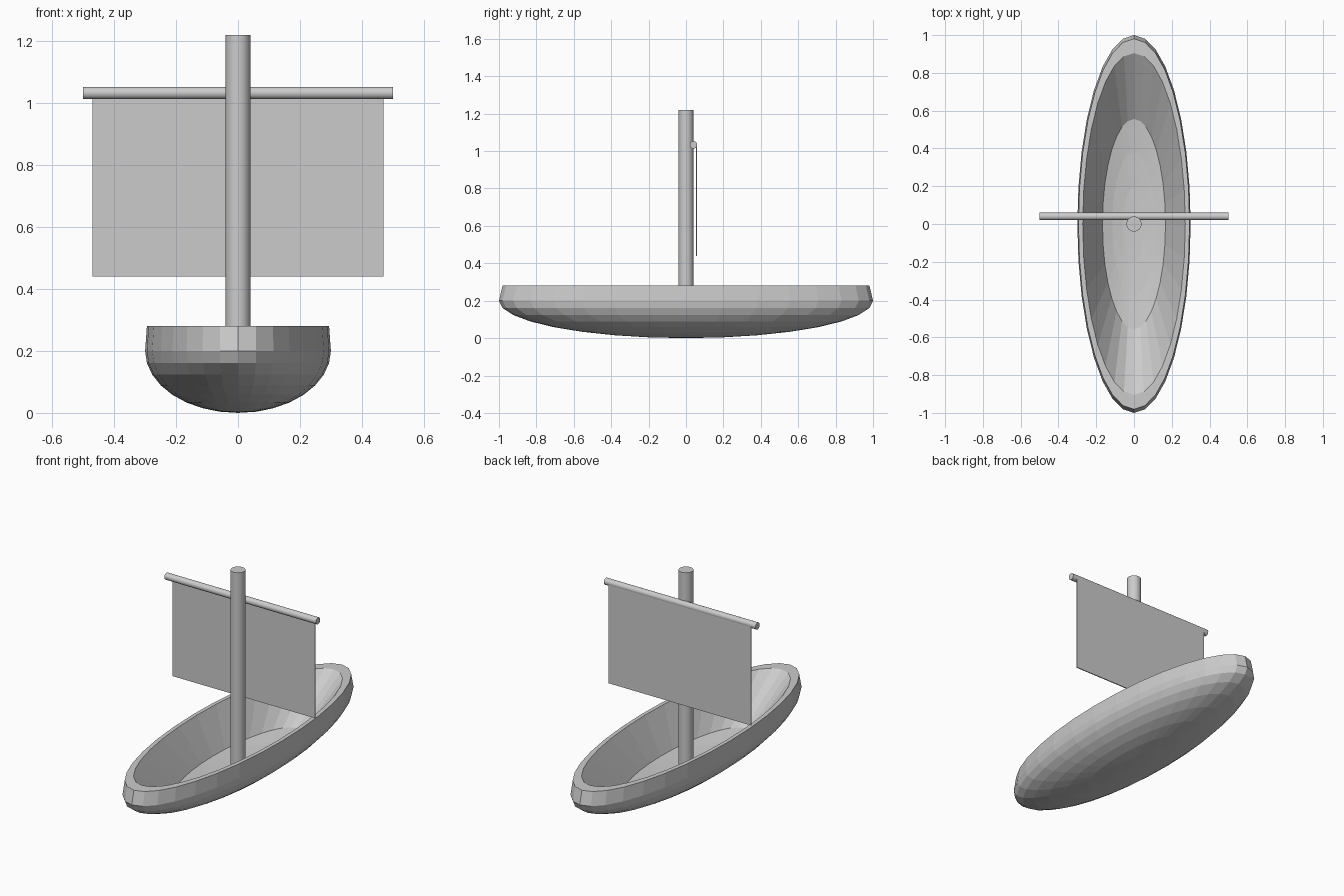
import bpy, bmesh
from math import sin, cos, pi, radians

if "Cube" in bpy.data.objects:
    bpy.data.objects.remove(bpy.data.objects["Cube"])

SEG = 32
STEP = pi / 16


def make_object(name, bm):
    bmesh.ops.recalc_face_normals(bm, faces=bm.faces)
    mesh = bpy.data.meshes.new(name)
    bm.to_mesh(mesh)
    bm.free()
    obj = bpy.data.objects.new(name, mesh)
    bpy.context.collection.objects.link(obj)
    return obj


def rod(name, radius, length, location, rotation=(0, 0, 0)):
    bpy.ops.mesh.primitive_cylinder_add(vertices=SEG, radius=radius, depth=length,
                                        location=location, rotation=rotation)
    bpy.context.object.name = name
    bpy.ops.object.shade_smooth_by_angle(angle=radians(30))


# hull: elliptical rings, outer bowl up to the rim, then inner wall and floor
bowl = [(sin(i * STEP), 0.2 - 0.2 * cos(i * STEP)) for i in range(1, 9)]
rim = [(cos(STEP), 0.28), (0.905, 0.28)]
floor = [(r, z + 0.03) for r, z in reversed(bowl[:3])]
bm = bmesh.new()
rings = []
for r, z in bowl + rim + floor:
    rings.append([bm.verts.new((0.3 * r * sin(2 * pi * k / SEG),
                                r * cos(2 * pi * k / SEG), z)) for k in range(SEG)])
for a, b in zip(rings, rings[1:]):
    for k in range(SEG):
        n = (k + 1) % SEG
        bm.faces.new((a[k], a[n], b[n], b[k]))
for ring, z in ((rings[0], 0.0), (rings[-1], 0.03)):
    pole = bm.verts.new((0, 0, z))
    for k in range(SEG):
        bm.faces.new((ring[k], ring[(k + 1) % SEG], pole))
make_object("hull", bm)

# mast and yard
rod("mast", 0.04, 1.19, (0, 0, 0.625))
rod("yard", 0.02, 1.0, (0, 0.04, 1.033), (0, pi / 2, 0))

# sail: thin sheet hanging from the yard
bpy.ops.mesh.primitive_cube_add(size=1, location=(0, 0.056, 0.735))
sail = bpy.context.object
sail.name = "sail"
sail.scale = (0.94, 0.006, 0.59)
